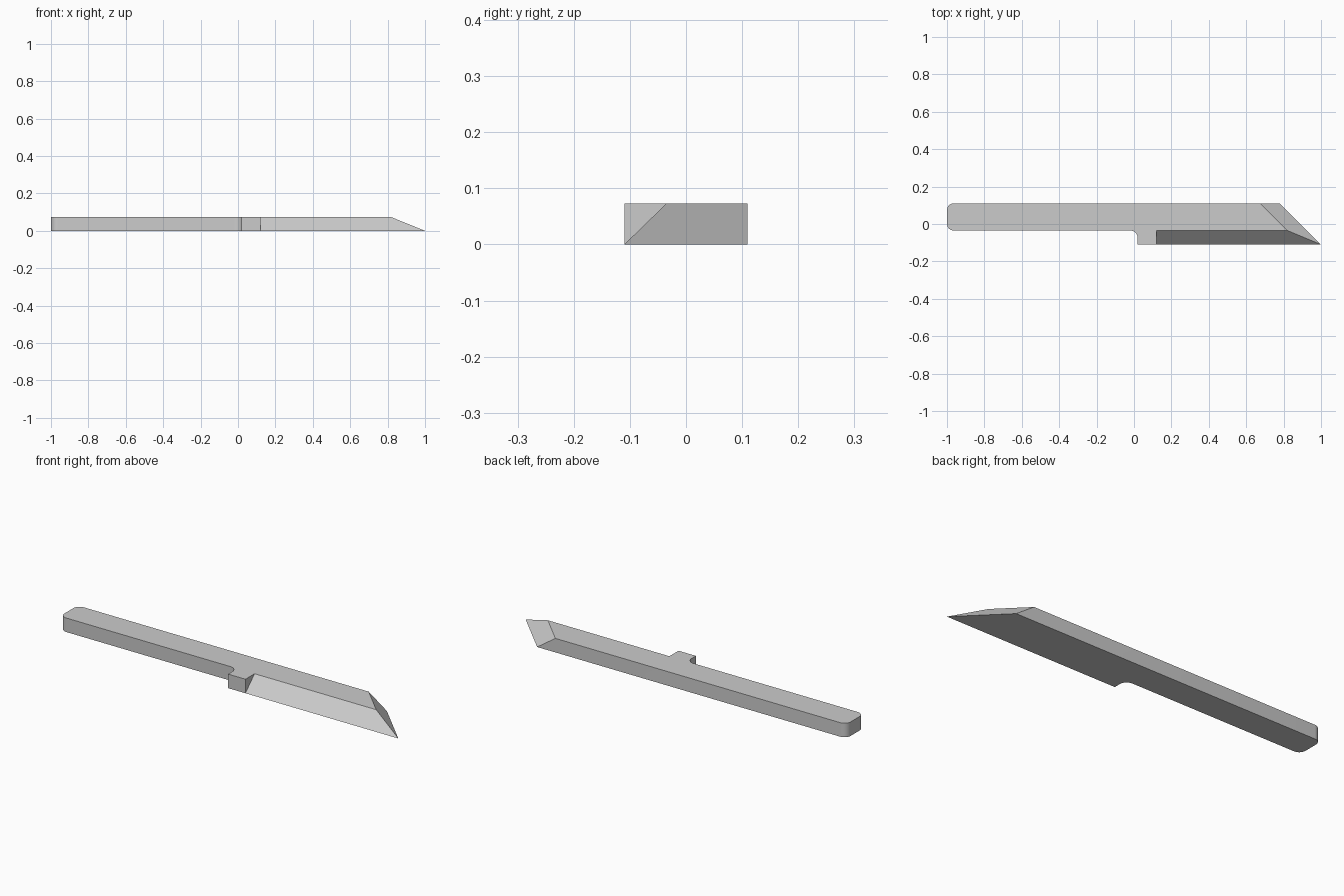
import bpy, bmesh
from math import radians, cos, sin

if "Cube" in bpy.data.objects:
    bpy.data.objects.remove(bpy.data.objects["Cube"], do_unlink=True)

HEIGHT = 0.073
BACK, GRIP, EDGE = 0.11, -0.035, -0.11   # y of spine, grip side and cutting edge
R = 0.036                                # corner radius


def arc(cx, cy, r, start, end, steps=8):
    angles = [radians(start + (end - start) * i / steps) for i in range(steps + 1)]
    return [(cx + r * cos(a), cy + r * sin(a)) for a in angles]


# Outline of the square-sided part: rounded grip end, fillet, heel
square = arc(-1 + R, BACK - R, R, 90, 180)
square += arc(-1 + R, GRIP + R, R, 180, 270)
square += arc(-0.02, GRIP - 0.04, 0.04, 90, 0)
square += [(0.02, EDGE), (0.12, EDGE)]

# Sloped part: the upper outline steps in from the lower one
lower = square + [(0.12, EDGE), (1, EDGE), (0.78, BACK)]
upper = square + [(0.12, GRIP), (0.82, GRIP), (0.675, BACK)]

bm = bmesh.new()
low = [bm.verts.new((x, y, 0)) for x, y in lower]
top = [bm.verts.new((x, y, HEIGHT)) for x, y in upper]
bm.faces.new(low[::-1])
bm.faces.new(top)
for i in range(len(low)):
    j = (i + 1) % len(low)
    bm.faces.new((low[i], low[j], top[j], top[i]))
# Close the slope's start at the heel
bmesh.ops.remove_doubles(bm, verts=bm.verts, dist=0.0001)
bmesh.ops.recalc_face_normals(bm, faces=bm.faces)

mesh = bpy.data.meshes.new("knife_body")
bm.to_mesh(mesh)
bm.free()
body = bpy.data.objects.new("knife_body", mesh)
bpy.context.collection.objects.link(body)

# Plain grey
grey = bpy.data.materials.new("light_grey")
grey.use_nodes = True
color = (0.6, 0.6, 0.6, 1)
grey.diffuse_color = color
grey.node_tree.nodes["Principled BSDF"].inputs["Base Color"].default_value = color
mesh.materials.append(grey)

# Smooth only the rounded corners
bpy.ops.object.select_all(action="DESELECT")
body.select_set(True)
bpy.context.view_layer.objects.active = body
bpy.ops.object.shade_smooth_by_angle(angle=radians(25))
